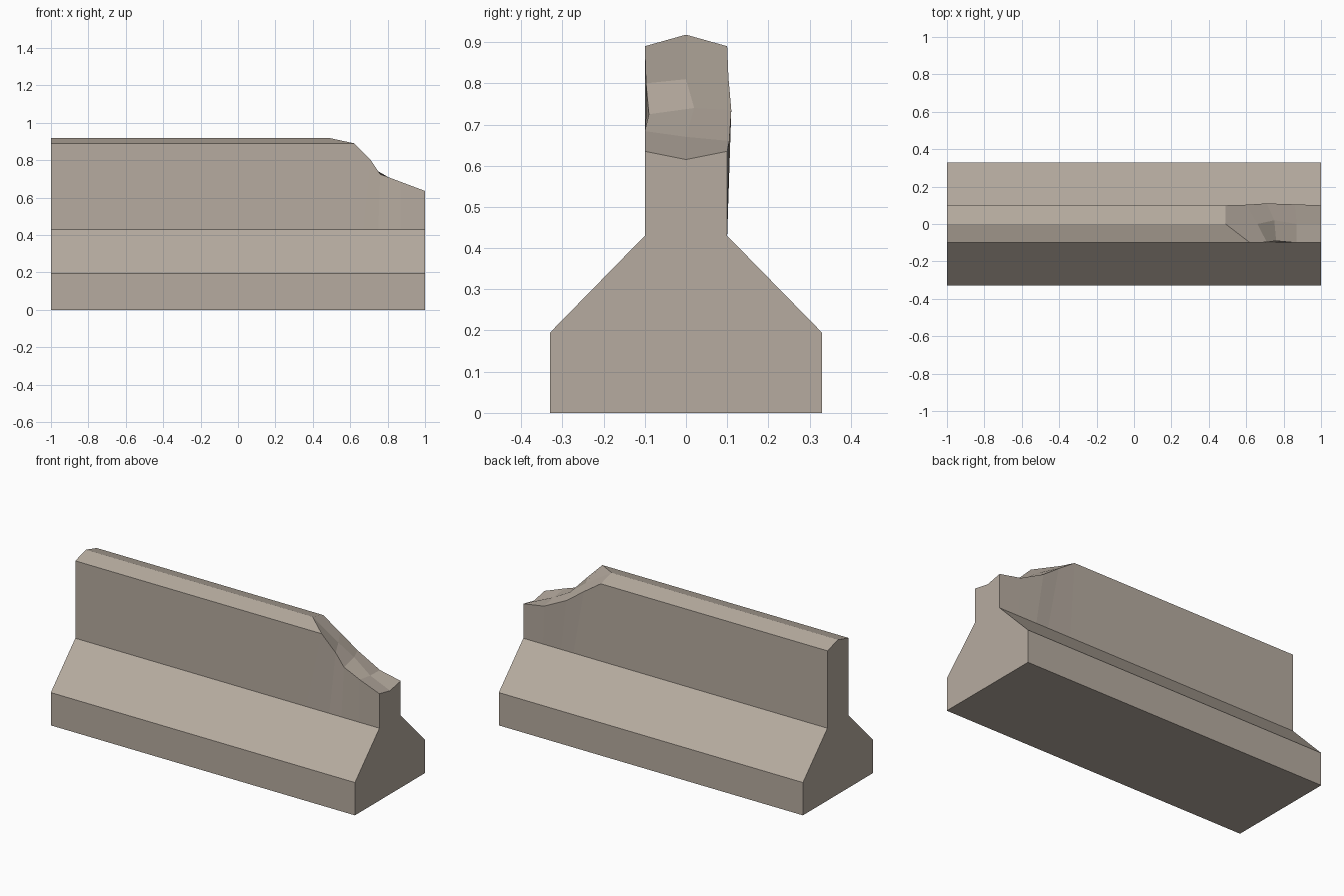
import bpy
import bmesh

if "Cube" in bpy.data.objects:
    bpy.data.objects.remove(bpy.data.objects["Cube"])

# Fixed lower profile (y, z): half from wall foot to base, mirrored round the bottom
half = [(0.10, 0.43), (0.33, 0.195), (0.33, 0.0)]
lower = half + [(-y, z) for y, z in reversed(half)]

# Stations along the barrier: foot x, then front, ridge and back top points
stations = [
    (-1.0, (-1.0, -0.10, 0.89), (-1.0, 0.0, 0.918), (-1.0, 0.10, 0.89)),
    (0.52, (0.62, -0.10, 0.89), (0.49, 0.0, 0.918), (0.49, 0.10, 0.89)),
    (0.67, (0.71, -0.097, 0.80), (0.66, 0.0, 0.81), (0.60, 0.103, 0.815)),
    (0.75, (0.76, -0.09, 0.725), (0.75, 0.02, 0.74), (0.71, 0.11, 0.735)),
    (0.87, (0.87, -0.10, 0.684), (0.87, 0.0, 0.67), (0.86, 0.105, 0.66)),
    (1.0, (1.0, -0.10, 0.635), (1.0, 0.0, 0.615), (1.0, 0.10, 0.635)),
]

# Loft the cross-sections into one closed body
bm = bmesh.new()
rings = []
for foot_x, *top in stations:
    points = top + [(foot_x, y, z) for y, z in lower]
    rings.append([bm.verts.new(p) for p in points])
for a, b in zip(rings, rings[1:]):
    for i in range(len(a)):
        j = (i + 1) % len(a)
        bm.faces.new((a[i], a[j], b[j], b[i]))
bm.faces.new(rings[0])
bm.faces.new(rings[-1])
# Merge the flat strips of the base, keep the chipped corner faceted
bmesh.ops.dissolve_limit(bm, angle_limit=0.001, verts=bm.verts[:], edges=bm.edges[:])
bmesh.ops.recalc_face_normals(bm, faces=bm.faces[:])

mesh = bpy.data.meshes.new("concrete_barrier")
bm.to_mesh(mesh)
bm.free()

# Concrete colour
concrete = bpy.data.materials.new("warm grey concrete")
concrete.diffuse_color = (0.47, 0.41, 0.35, 1.0)
concrete.use_nodes = True
concrete.node_tree.nodes["Principled BSDF"].inputs["Base Color"].default_value = concrete.diffuse_color
mesh.materials.append(concrete)

barrier = bpy.data.objects.new("concrete_barrier", mesh)
bpy.context.collection.objects.link(barrier)
